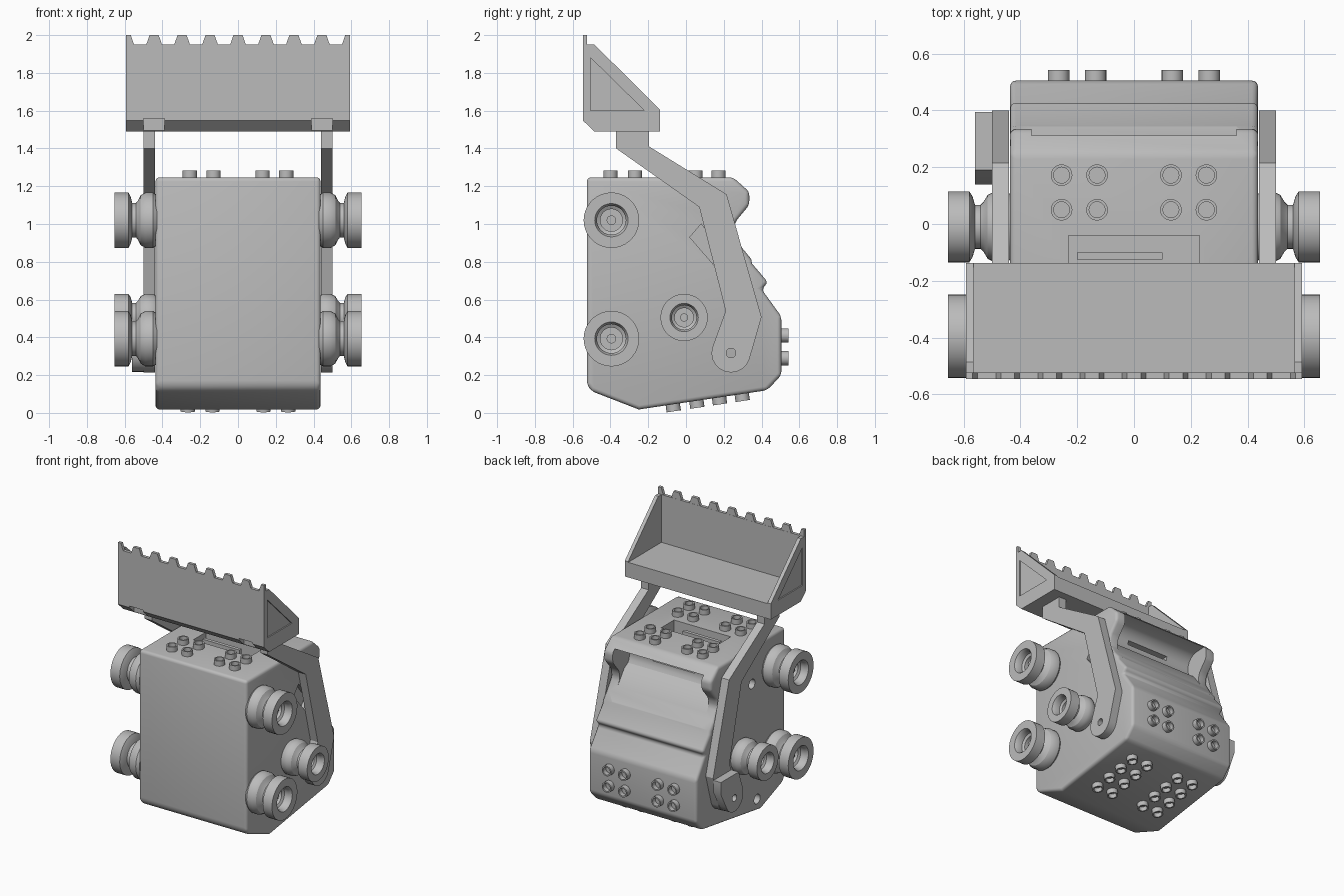
import bpy, bmesh, math
from mathutils import Vector

cube = bpy.data.objects.get("Cube")
if cube:
    bpy.data.objects.remove(cube, do_unlink=True)

grey = bpy.data.materials.new("plain grey")
grey.use_nodes = True
grey.diffuse_color = (0.5, 0.5, 0.5, 1)
grey.node_tree.nodes["Principled BSDF"].inputs["Base Color"].default_value = (0.5, 0.5, 0.5, 1)


def finish(name, bm):
    bmesh.ops.recalc_face_normals(bm, faces=bm.faces)
    mesh = bpy.data.meshes.new(name)
    bm.to_mesh(mesh)
    bm.free()
    mesh.materials.append(grey)
    ob = bpy.data.objects.new(name, mesh)
    bpy.context.collection.objects.link(ob)
    return ob


def prism(name, outline, x0, x1):
    """Extrude a (y, z) outline from x0 to x1."""
    bm = bmesh.new()
    face = bm.faces.new([bm.verts.new((x0, y, z)) for y, z in outline])
    new = bmesh.ops.extrude_face_region(bm, geom=[face])["geom"]
    bmesh.ops.translate(bm, vec=(x1 - x0, 0, 0),
                        verts=[v for v in new if isinstance(v, bmesh.types.BMVert)])
    return finish(name, bm)


def box(name, x0, x1, y0, y1, z0, z1):
    return prism(name, [(y0, z0), (y1, z0), (y1, z1), (y0, z1)], x0, x1)


def lathe(name, profile, centre, axis, steps):
    """Spin a (radius, height) profile around an axis."""
    bm = bmesh.new()
    verts = [bm.verts.new((r, 0, h)) for r, h in profile]
    edges = [bm.edges.new(pair) for pair in zip(verts, verts[1:])]
    bmesh.ops.spin(bm, geom=verts + edges, cent=(0, 0, 0), axis=(0, 0, 1),
                   angle=math.tau, steps=steps)
    bmesh.ops.remove_doubles(bm, verts=bm.verts, dist=0.0001)
    turn = Vector((0, 0, 1)).rotation_difference(Vector(axis)).to_matrix()
    for v in bm.verts:
        v.co = turn @ v.co + Vector(centre)
    return finish(name, bm)


def arc(cy, cz, r, a0, a1, n=10):
    angles = [math.radians(a0 + (a1 - a0) * i / n) for i in range(n + 1)]
    return [(cy + r * math.cos(a), cz + r * math.sin(a)) for a in angles]


def activate(ob):
    bpy.ops.object.select_all(action='DESELECT')
    bpy.context.view_layer.objects.active = ob
    ob.select_set(True)


def bevel(ob, width, segments=3):
    mod = ob.modifiers.new("bevel", 'BEVEL')
    mod.width, mod.segments, mod.limit_method = width, segments, 'ANGLE'
    activate(ob)
    bpy.ops.object.modifier_apply(modifier=mod.name)


def cut(ob, *cutters):
    for cutter in cutters:
        cutter.hide_render = True
        mod = ob.modifiers.new("cut", 'BOOLEAN')
        mod.operation, mod.solver, mod.object = 'DIFFERENCE', 'EXACT', cutter
        activate(ob)
        bpy.ops.object.modifier_apply(modifier=mod.name)
        bpy.data.objects.remove(cutter, do_unlink=True)


# Body shell
body = prism("body", [
    (-.525, 1.247), (-.525, .15), (-.5, .115), (-.25, .018), (.43, .12), (.505, .2),
    (.505, .51), (.4, .655), (.435, .69), (.35, .79), (.345, .815), (.3, .87),
    (.25, .95), (.26, 1.01), (.335, 1.1), (.335, 1.17), (.25, 1.247)], -.437, .437)
bevel(body, .022)

# Cab recess with a sloping panel and a curved ceiling
recess = prism("recess_cutter", [(.43, .7), (.2, 1.01)] + arc(.24, 1.09, .1, 215, 105, 8)
               + [(.3, 1.192), (.5, 1.192), (.5, .7)], -.36, .36)
slot = box("slot_cutter", -.17, .17, -.1, .25, 1.09, 1.12)
roof = box("roof_cutter", -.23, .23, -.19, -.04, 1.13, 1.4)
cut(body, recess, slot, roof)
for s in (-1, 1):
    cut(body, prism("side_notch_cutter", [(.08, 1), (.02, .93), (.15, .78), (.2, .85)],
                    s * .4, s * .5))
for y, z in ((-.14, .975), (-.2, .11)):
    cut(body, lathe("pin_hole_cutter", [(0, -.06), (.035, -.06), (.035, .06), (0, .06)],
                    (-.437, y, z), (-1, 0, 0), 20))
box("roof_bar", -.2, .1, -.125, -.1, 1.12, 1.235)

# Hollow studs on the roof, back and underside
stud = [(.038, -.02), (.038, .037), (.028, .037), (.028, .004), (0, .004)]
slope = Vector((0, .148, -.989))
for x in (-.255, -.13, .13, .255):
    for y in (-.4, -.27, .05, .172):
        lathe("roof_stud", stud, (x, y, 1.247), (0, 0, 1), 20)
    for z in (.29, .41):
        lathe("back_stud", stud, (x * 1.04, .505, z), (0, 1, 0), 20)
    for y in (-.07, .055, .175, .295):
        lathe("bottom_stud", stud, (x * 1.04, y, .018 + (y + .25) * .15), slope, 20)

# Flanged wheels and the smaller pulleys
for s in (-1, 1):
    for name, y, z, r in (("upper_wheel", -.395, 1.02, .147),
                          ("lower_wheel", -.395, .393, .147), ("pulley", -.01, .505, .125)):
        lathe(name, [(0, .42), (.9 * r, .43), (r, .45), (r, .49), (.9 * r, .515),
                     (.7 * r, .53), (.62 * r, .54), (.62 * r, .56), (.85 * r, .568),
                     (r, .58), (r, .655), (.6 * r, .655), (.52 * r, .635), (.52 * r, .6),
                     (.4 * r, .59), (.4 * r, .56), (.17 * r, .56), (.17 * r, .59), (0, .59)],
              (0, y, z), (s, 0, 0), 36)

# Lift arms
pivot = (.238, .317)


def pivot_hole():
    return lathe("pivot_cutter", [(0, -.7), (.025, -.7), (.025, .7), (0, .7)],
                 (0, *pivot), (1, 0, 0), 20)


arm_outline = [(-.37, 1.5), (-.37, 1.4), (.07, 1.09), (.21, .54)] \
    + arc(*pivot, .103, 165, 340) + [(.4, .507), (.215, 1.157), (-.195, 1.41), (-.195, 1.5)]
for side, s in (("right", -1), ("left", 1)):
    arm = prism(side + "_arm", arm_outline, s * .44, s * .5)
    cut(arm, pivot_hole())

# Crank at the foot of one arm
crank = prism("crank", [(.19, .49), (.14, .35)] + arc(*pivot, .1, 175, 340)
              + [(.395, .4), (.395, .49)], -.56, -.499)
cut(crank, pivot_hole())

# Bucket: solid side outline, hollowed above its floor
bucket = prism("bucket", [
    (-.545, 1.95), (-.485, 1.95), (-.137, 1.605), (-.137, 1.49), (-.485, 1.49),
    (-.545, 1.547)], -.592, .592)
cut(bucket, box("bucket_cutter", -.565, .565, -.522, 0, 1.6, 2.2))
for s in (-1, 1):
    cut(bucket, box("hinge_cutter", s * .39, s * .5, -.6, -.49, 1.4, 1.558),
        prism("panel_cutter", [(-.505, 1.88), (-.505, 1.6), (-.22, 1.6)], s * .583, s * .7))

# Teeth along the bucket lip, halved at both ends
bm = bmesh.new()
for k in range(-4, 5):
    x = k * .148
    corners = [(x - .042, 1.949), (x + .042, 1.949), (x + .024, 2), (x - .024, 2)]
    corners = [(max(-.592, min(.592, cx)), cz) for cx, cz in corners]
    face = bm.faces.new([bm.verts.new((cx, -.545, cz)) for cx, cz in corners])
    new = bmesh.ops.extrude_face_region(bm, geom=[face])["geom"]
    bmesh.ops.translate(bm, vec=(0, .022, 0),
                        verts=[v for v in new if isinstance(v, bmesh.types.BMVert)])
finish("bucket_teeth", bm)

# Smooth shading with crisp edges
bpy.ops.object.select_all(action='DESELECT')
for ob in bpy.context.collection.objects:
    if ob.type == 'MESH':
        ob.select_set(True)
        bpy.context.view_layer.objects.active = ob
bpy.ops.object.shade_smooth_by_angle(angle=math.radians(32))
